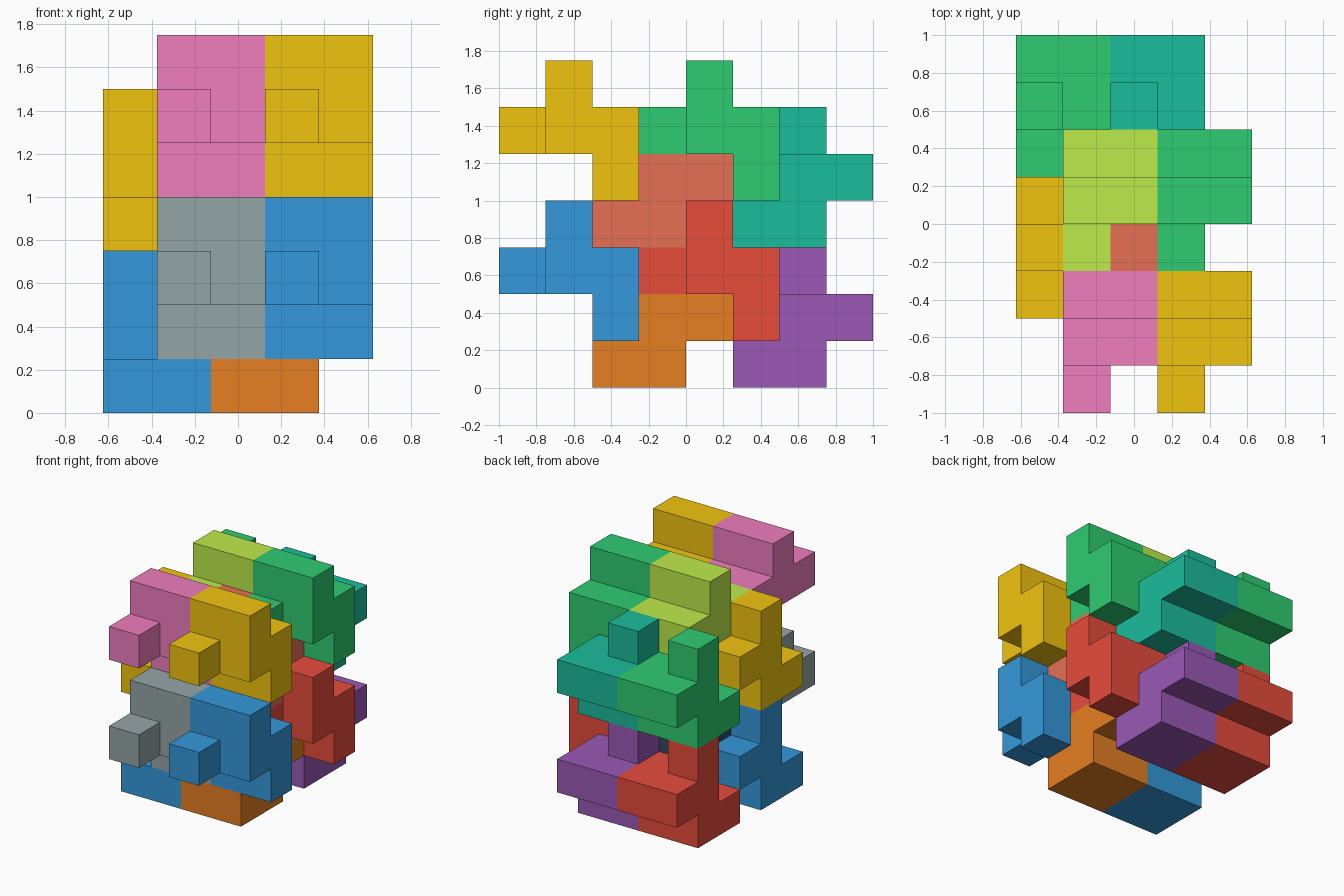
import bpy, bmesh
from mathutils import Vector

if "Cube" in bpy.data.objects:
    bpy.data.objects.remove(bpy.data.objects["Cube"])

CELL = 0.25
ORIGIN = Vector((-0.625, -1.0, 0.0))


def linear(c):
    c /= 255
    return c / 12.92 if c <= 0.04045 else ((c + 0.055) / 1.055) ** 2.4


def make_material(name, rgb):
    mat = bpy.data.materials.new(name)
    mat.diffuse_color = (*[linear(c) for c in rgb], 1)
    mat.use_nodes = True
    mat.node_tree.nodes["Principled BSDF"].inputs["Base Color"].default_value = mat.diffuse_color
    return mat


def make_piece(name, steps, knob, shift, mat):
    """Two-wide stepped block with one knob; only its outer faces are built."""
    cells = {(x, y, z) for x in (0, 1) for y, z in steps} | {knob}
    cells = {tuple(a + b for a, b in zip(c, shift)) for c in cells}
    bm = bmesh.new()
    for c in cells:
        for axis in range(3):
            u, v = (axis + 1) % 3, (axis + 2) % 3
            for side in (0, 1):
                n = list(c)
                n[axis] += 2 * side - 1
                if tuple(n) in cells:
                    continue
                loop = [(0, 0), (1, 0), (1, 1), (0, 1)]
                if not side:
                    loop.reverse()
                verts = []
                for du, dv in loop:
                    p = Vector(c)
                    p[axis] += side
                    p[u] += du
                    p[v] += dv
                    verts.append(bm.verts.new(ORIGIN + p * CELL))
                bm.faces.new(verts)
    bmesh.ops.remove_doubles(bm, verts=bm.verts, dist=0.001)
    bmesh.ops.dissolve_limit(bm, angle_limit=0.01, verts=bm.verts, edges=bm.edges)
    mesh = bpy.data.meshes.new(name)
    bm.to_mesh(mesh)
    bm.free()
    mesh.materials.append(mat)
    obj = bpy.data.objects.new(name, mesh)
    bpy.context.collection.objects.link(obj)


# Colours, four per row of pieces
palette = {
    "red": (231, 76, 60), "blue": (52, 152, 219),
    "green": (46, 204, 113), "yellow": (241, 196, 15),
    "purple": (155, 89, 182), "orange": (230, 126, 34),
    "teal": (26, 188, 156), "salmon": (230, 112, 85),
    "navy": (52, 73, 94), "grey": (149, 165, 166),
    "lime": (190, 235, 75), "pink": (240, 125, 190),
}
materials = [make_material(n, rgb) for n, rgb in palette.items()]

# The two orientations of the block: (y, z) steps and the knob cell
LOW = ([(2, 0), (3, 0), (3, 1), (4, 1)], (0, 3, 2))
HIGH = ([(1, 3), (1, 2), (2, 2), (2, 1)], (0, 0, 2))

# Four columns across x, each repeated on a 2 x 2 grid in y and z
columns = [("low_left", LOW, 0), ("low_right", LOW, 2),
           ("high_left", HIGH, 1), ("high_right", HIGH, 3)]
places = [("back_bottom", 3, 0), ("front_bottom", 0, 0),
          ("back_top", 3, 3), ("front_top", 0, 3)]
i = 0
for col, (steps, knob), x in columns:
    for place, y, z in places:
        make_piece(f"{place}_{col}_block", steps, knob, (x, y, z), materials[i % 12])
        i += 1
